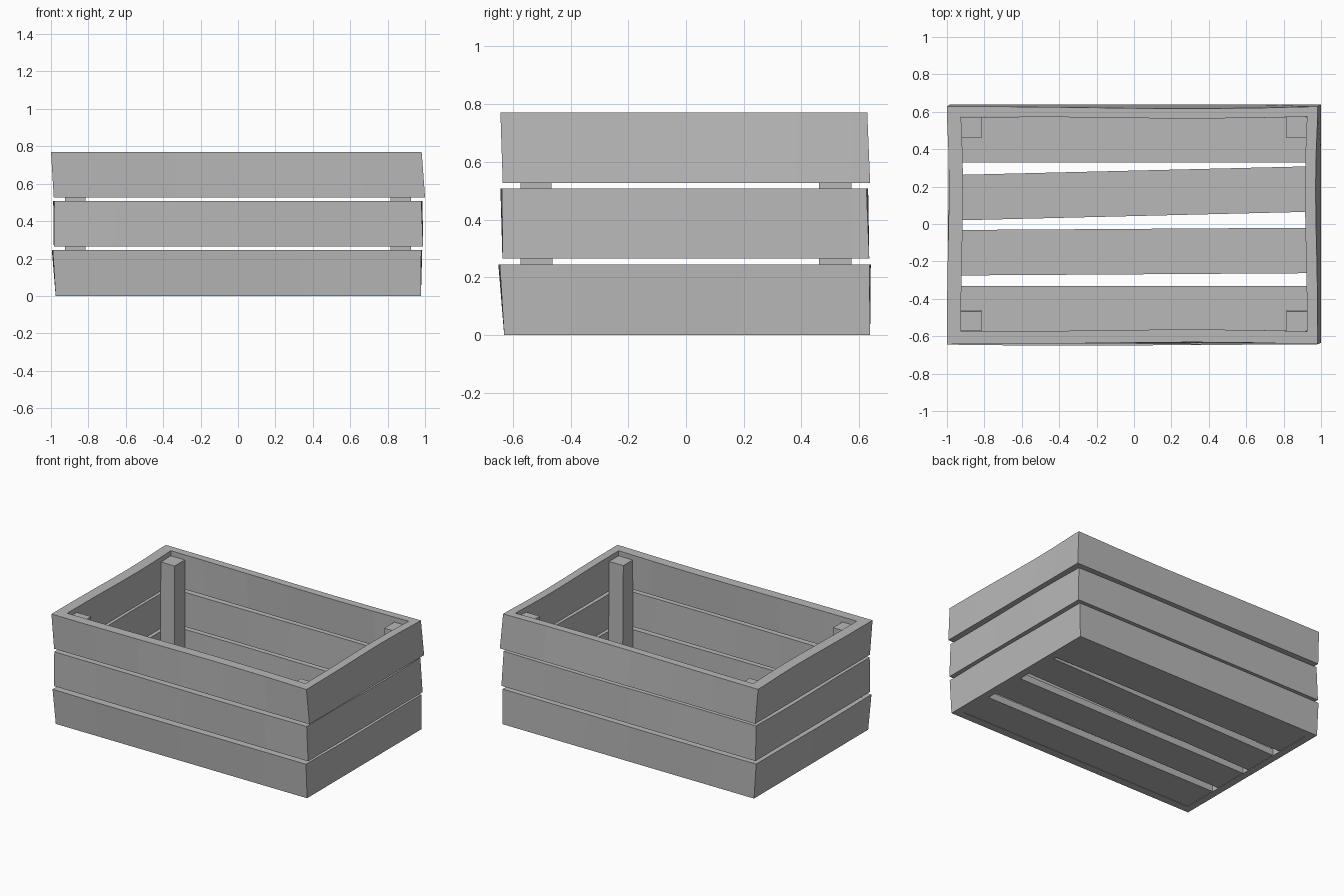
import bpy, bmesh, math

if "Cube" in bpy.data.objects:
    bpy.data.objects.remove(bpy.data.objects["Cube"], do_unlink=True)

wood = bpy.data.materials.new("grey_wood")
wood.use_nodes = True
GREY = (0.48, 0.48, 0.48, 1)
wood.diffuse_color = GREY
wood.node_tree.nodes["Principled BSDF"].inputs["Base Color"].default_value = GREY

INNER_X, INNER_Y = 0.925, 0.575


def block(name, shape, cuts=0):
    """Unit block, cut along its length, with each corner (u, v, w) moved by shape."""
    bm = bmesh.new()
    bmesh.ops.create_cube(bm, size=1)
    for i in range(1, cuts + 1):
        bmesh.ops.bisect_plane(bm, geom=bm.verts[:] + bm.edges[:] + bm.faces[:],
                               plane_co=(i / (cuts + 1) - 0.5, 0, 0), plane_no=(1, 0, 0))
    for v in bm.verts:
        v.co = shape(*(c + 0.5 for c in v.co))
    bmesh.ops.recalc_face_normals(bm, faces=bm.faces[:])
    mesh = bpy.data.meshes.new(name)
    bm.to_mesh(mesh)
    bm.free()
    mesh.materials.append(wood)
    obj = bpy.data.objects.new(name, mesh)
    bpy.context.collection.objects.link(obj)
    return obj


def mix(a, b, t):
    return a + (b - a) * t


def wall_board(name, axis, side, z, out, ends, bow, wave):
    """Slightly warped slat; out and ends hold (bottom, top) distances."""
    inner = INNER_Y if axis == "x" else INNER_X

    def shape(u, v, w):
        along = mix(mix(*ends[0], w), mix(*ends[1], w), u)
        warp = bow * math.sin(math.pi * u) + wave * math.sin(2 * math.pi * u)
        across = side * (mix(inner, mix(*out, w), v) + warp * w)
        height = mix(*z, w)
        return (along, across, height) if axis == "x" else (across, along, height)

    block(name, shape, cuts=5)


# Wall slats: (bottom, top) reach of each wall for every row
rows = [
    dict(name="lower", z=(0, 0.245), left=(0.978, 0.98), right=(0.975, 0.99),
         front=(0.63, 0.645), back=(0.638, 0.635), bow=0.004, wave=0.002),
    dict(name="middle", z=(0.265, 0.507), left=(0.99, 0.98), right=(0.985, 0.982),
         front=(0.636, 0.637), back=(0.635, 0.625), bow=0.004, wave=-0.003),
    dict(name="upper", z=(0.527, 0.77), left=(1.0, 0.982), right=(0.985, 1.0),
         front=(0.635, 0.643), back=(0.638, 0.628), bow=-0.009, wave=0.004),
]
for r in rows:
    long_ends = ([-d for d in r["right"]], r["left"])
    short_ends = ((-INNER_Y, -INNER_Y), (INNER_Y, INNER_Y))
    for wall, axis, side, ends in (("front", "x", -1, long_ends), ("back", "x", 1, long_ends),
                                   ("left", "y", 1, short_ends), ("right", "y", -1, short_ends)):
        wall_board(f"{wall}_{r['name']}_slat", axis, side, r["z"], r[wall], ends,
                   r["bow"], r["wave"])

# Floor slats: near edge at the right end and at the left end
for i, (y_right, y_left) in enumerate([(-0.575, -0.575), (-0.275, -0.263),
                                       (0.02, 0.065), (0.33, 0.33)]):
    block(f"floor_slat_{i + 1}", lambda u, v, w, a=y_right, b=y_left: (
        mix(-INNER_X, INNER_X, u), mix(a, b, u) + 0.243 * v, mix(0.003, 0.05, w)))

# Corner posts, the front pair leaning slightly
for xname, sx in (("left", 1), ("right", -1)):
    for yname, sy, lean in (("front", -1, 0.008), ("back", 1, 0)):
        block(f"{yname}_{xname}_post", lambda u, v, w, sx=sx, sy=sy, lean=lean: (
            sx * mix(0.815, INNER_X, u),
            sy * (mix(0.46, INNER_Y - 0.002, v) + lean * w * (1 - v)),
            mix(0.05, 0.735, w)))
